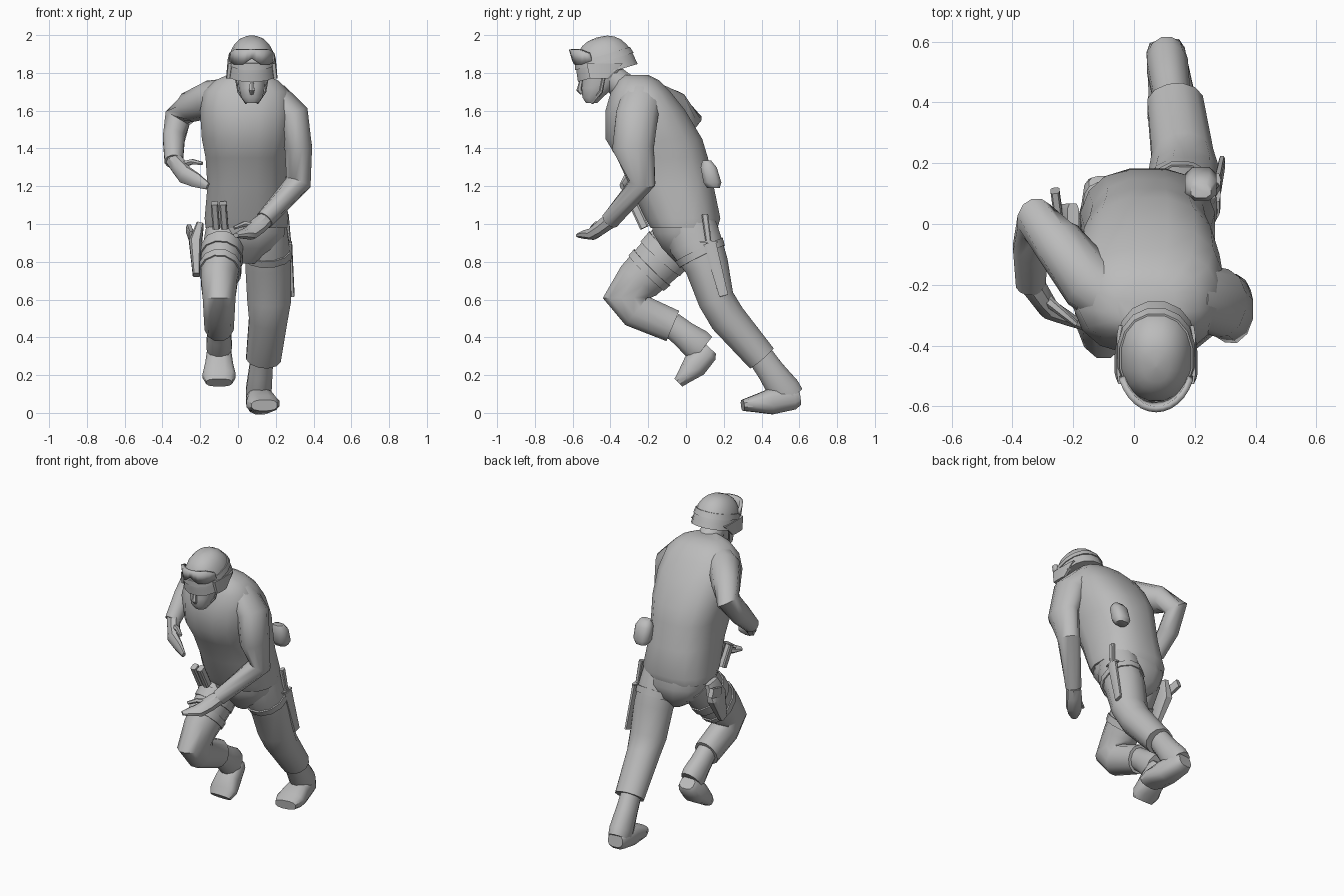
import bpy, bmesh, math
from mathutils import Vector

if "Cube" in bpy.data.objects:
    bpy.data.objects.remove(bpy.data.objects["Cube"])

grey = bpy.data.materials.new("plain_grey")
grey.use_nodes = True
grey.diffuse_color = (.5, .5, .5, 1)
grey.node_tree.nodes["Principled BSDF"].inputs["Base Color"].default_value = grey.diffuse_color

ACROSS = Vector((1, 0, 0))
UP = Vector((0, 0, 1))


def finish(name, bm, angle):
    bmesh.ops.recalc_face_normals(bm, faces=bm.faces)
    mesh = bpy.data.meshes.new(name)
    bm.to_mesh(mesh)
    bm.free()
    mesh.materials.append(grey)
    obj = bpy.data.objects.new(name, mesh)
    bpy.context.collection.objects.link(obj)
    bpy.ops.object.select_all(action="DESELECT")
    obj.select_set(True)
    bpy.context.view_layer.objects.active = obj
    bpy.ops.object.shade_smooth_by_angle(angle=math.radians(angle))
    return obj


def ring(x, y, z, width, depth=None):
    """A cross-section: centre, half width and half depth (round when only one is given)."""
    return Vector((x, y, z)), width, depth or width


def signed_power(value, power):
    return math.copysign(abs(value) ** power, value)


def path_direction(centres, i):
    """Mean direction of the path segments that meet at one section."""
    direction = Vector()
    for start, end in zip(centres[max(i - 1, 0):i + 1], centres[max(i - 1, 0) + 1:i + 2]):
        direction += (end - start).normalized()
    return direction.normalized()


def loft(name, rings, axis=None, sides=12, power=1, side=ACROSS, angle=40):
    """Skin the sections, set square to their path or to a fixed axis."""
    bm = bmesh.new()
    centres = [section[0] for section in rings]
    loops = []
    for i, (centre, width, depth) in enumerate(rings):
        along = axis or path_direction(centres, i)
        wide = (side - along * side.dot(along)).normalized()
        deep = along.cross(wide)
        loop = []
        for k in range(sides):
            turn = math.tau * (k + .5) / sides
            offset = wide * width * signed_power(math.cos(turn), power)
            offset += deep * depth * signed_power(math.sin(turn), power)
            loop.append(bm.verts.new(centre + offset))
        loops.append(loop)
    for low, high in zip(loops, loops[1:]):
        for k in range(sides):
            following = (k + 1) % sides
            bm.faces.new((low[k], low[following], high[following], high[k]))
    bm.faces.new(loops[0])
    bm.faces.new(loops[-1])
    return finish(name, bm, angle)


def strap(name, rings, start, length=.3, grow=.008):
    """A thin band hugging a limb, placed by a position counted in sections."""
    band = []
    for position in (start, start + length):
        i = int(position)
        (p, w, d), (q, v, e) = rings[i], rings[i + 1]
        t = position - i
        band.append((p.lerp(q, t), w + (v - w) * t + grow, d + (e - d) * t + grow))
    loft(name, band)


def stacked(name, x, levels, **options):
    """Horizontal sections, each given by height, half width, front y and back y."""
    rings = [ring(x, (front + back) / 2, z, width, (back - front) / 2)
             for z, width, front, back in levels]
    loft(name, rings, axis=UP, **options)


def pouch(name, rings, power=.5, angle=30, **options):
    loft(name, rings, sides=8, power=power, angle=angle, **options)


def boot(name, cuff, ankle, heel, toe):
    cuff, ankle, heel, toe = map(Vector, (cuff, ankle, heel, toe))
    shaft = ((0, .06, .07), (.5, .065, .075), (1, .07, .09), (1.2, .065, .085))
    loft(name + "_shaft", [(cuff.lerp(ankle, t), width, depth) for t, width, depth in shaft])
    sections = ((0, .05, .04), (.1, .065, .06), (.5, .075, .07), (.8, .09, .045), (1, .07, .03))
    loft(name + "_foot", [(heel.lerp(toe, t), width, height) for t, width, height in sections], power=.75)


def hand(name, wrist, knuckles, fingertip, thumb_tip, side):
    wrist, knuckles, fingertip, thumb_tip = map(Vector, (wrist, knuckles, fingertip, thumb_tip))
    palm = [(wrist, .045, .045), (wrist.lerp(knuckles, .5), .05, .04), (knuckles, .05, .035),
            (knuckles.lerp(fingertip, .5), .04, .025), (fingertip, .02, .012)]
    loft(name, palm, sides=8, side=side)
    root = wrist.lerp(knuckles, .4)
    bend = root.lerp(thumb_tip, .6) + UP * .015
    loft(name + "_thumb", [(root, .02, .02), (bend, .015, .015), (thumb_tip, .01, .01)], sides=6, side=UP)


# Vest and hips
stacked("vest", .045, [(.98, .22, -.19, .17), (1.03, .225, -.22, .185), (1.2, .21, -.3, .15),
                       (1.35, .22, -.37, .12), (1.45, .24, -.43, .09), (1.6, .25, -.43, 0),
                       (1.7, .23, -.4, -.08), (1.76, .17, -.37, -.14), (1.79, .1, -.34, -.2)],
        sides=16, power=.8)
stacked("hips", .045, [(.79, .05, -.05, .08), (.87, .17, -.13, .16), (.95, .21, -.18, .18),
                       (1.03, .21, -.19, .17)], power=.8)

# Head and neck
MIDDLE = .073
loft("neck", [ring(MIDDLE, -.3, 1.7, .08), ring(MIDDLE, -.42, 1.8, .07)])
stacked("head", MIDDLE, [(1.64, .035, -.53, -.47), (1.67, .058, -.55, -.44), (1.72, .07, -.555, -.38),
                         (1.78, .08, -.55, -.34), (1.86, .085, -.55, -.33)], power=.85)
loft("nose", [ring(MIDDLE, -.55, 1.78, .008), ring(MIDDLE, -.565, 1.71, .016), ring(MIDDLE, -.55, 1.69, .01)],
     sides=6)

# Helmet: a dome about a forward leaning axis
lean = Vector((0, -.3, 1)).normalized()
rim = Vector((MIDDLE, -.42, 1.82))


def dome_ring(degrees, grow=0):
    rise = math.radians(degrees)
    spread = math.cos(rise) ** .8
    return rim + lean * .175 * math.sin(rise), .128 * spread + grow, .163 * spread + grow


loft("helmet", [dome_ring(-7, .006)] + [dome_ring(degrees) for degrees in range(5, 90, 14)],
     axis=lean, sides=16, power=.9)
loft("goggle_band", [dome_ring(14, .005), dome_ring(26, .005)], axis=lean, sides=16, power=.9)
for sign, label in ((1, "left"), (-1, "right")):
    def beside(gap, y, z, width, depth):
        return ring(MIDDLE + sign * gap, y, z, width, depth)
    pouch(label + "_ear_flap", [beside(.115, -.43, 1.85, .015, .1), beside(.125, -.46, 1.77, .012, .05)], axis=UP)
    loft(label + "_chin_strap", [beside(.09, -.43, 1.8, .005, .01), beside(.072, -.45, 1.7, .005, .01),
                                 beside(.03, -.5, 1.64, .005, .01)], sides=6)

# Goggles wrapped round the helmet front, notched over the nose
bm = bmesh.new()
columns = []
for k in range(-6, 7):
    turn = math.radians(k * 11)
    notch = max(0, .035 - .018 * abs(k))
    corner = max(0, abs(k) - 4) * .01
    x = MIDDLE + .122 * math.sin(turn)
    y = -.43 - .165 * math.cos(turn)
    columns.append([bm.verts.new((x, y + shift, z)) for shift, z in
                    ((0, 1.845 + notch + corner), (-.015, 1.925 - corner))])
for near, far in zip(columns, columns[1:]):
    bm.faces.new((near[0], far[0], far[1], near[1]))
goggles = finish("goggles", bm, 40)
shell = goggles.modifiers.new("thickness", "SOLIDIFY")
shell.thickness = .02
shell.offset = 0

# Left leg, pushing off behind
left_leg = [ring(.15, .02, 1, .11, .14), ring(.155, .05, .9, .12, .145), ring(.16, .11, .78, .125, .12),
            ring(.165, .16, .6, .12, .1), ring(.16, .22, .5, .105, .1), ring(.135, .4, .29, .095, .085)]
loft("left_leg", left_leg)
strap("left_thigh_strap", left_leg, 1.3)
boot("left_boot", cuff=(.13, .38, .32), ankle=(.11, .52, .12), heel=(.1, .6, .08), toe=(.14, .3, .04))

# Right leg, lifted with the knee forward
right_leg = [ring(-.07, 0, .97, .1, .14), ring(-.09, -.15, .8, .11, .135), ring(-.1, -.25, .7, .1, .125),
             ring(-.1, -.31, .61, .09, .135), ring(-.1, -.26, .54, .085, .1), ring(-.1, -.07, .46, .08, .09)]
loft("right_leg", right_leg)
strap("right_upper_thigh_strap", right_leg, .6)
strap("right_lower_thigh_strap", right_leg, 1.3)
boot("right_boot", cuff=(-.1, -.08, .47), ankle=(-.1, .06, .36), heel=(-.1, .13, .34), toe=(-.1, -.04, .16))

# Left arm, reaching down across the front
loft("left_arm", [ring(.1, -.24, 1.65, .1, .11), ring(.21, -.24, 1.65, .09, .11), ring(.29, -.26, 1.57, .09, .115),
                  ring(.32, -.28, 1.4, .075, .115), ring(.32, -.23, 1.22, .07), ring(.14, -.4, 1.02, .05)])
hand("left_hand", wrist=(.14, -.4, 1.02), knuckles=(.06, -.49, .95), fingertip=(-.01, -.57, .94),
     thumb_tip=(-.02, -.5, .98), side=ACROSS)

# Right arm, elbow swung back
loft("right_arm", [ring(-.06, -.25, 1.67, .1), ring(-.15, -.19, 1.66, .1), ring(-.25, -.06, 1.62, .085),
                   ring(-.32, .01, 1.56, .075), ring(-.34, -.08, 1.45, .06, .07), ring(-.34, -.2, 1.33, .05)])
hand("right_hand", wrist=(-.34, -.19, 1.34), knuckles=(-.28, -.28, 1.26), fingertip=(-.16, -.34, 1.2),
     thumb_tip=(-.19, -.33, 1.32), side=UP)

# Gear: canteen, knife, holster and magazine pouches
pouch("canteen", [ring(.22, .11, 1.335, .035, .025), ring(.22, .12, 1.3, .055, .045),
                  ring(.22, .14, 1.22, .055, .05), ring(.22, .145, 1.19, .04, .035)], axis=UP, power=.7, angle=60)
pouch("knife_sheath", [ring(.275, .125, .9, .012, .035), ring(.29, .2, .62, .01, .025)])
pouch("knife_guard", [ring(.27, .12, .91, .015, .05), ring(.27, .12, .9, .015, .05)])
pouch("knife_handle", [ring(.27, .12, .9, .012, .016), ring(.255, .1, 1.05, .014, .018)])
pouch("holster", [ring(-.2, .02, 1, .02, .05), ring(-.225, 0, .9, .035, .07), ring(-.22, -.07, .73, .02, .03)])
pouch("pistol_grip", [ring(-.245, 0, .93, .015, .035), ring(-.26, .11, .97, .015, .03)])
for x in (-.125, -.08):
    pouch("magazine_pouch", [ring(x + .01, -.22, .98, .02, .025), ring(x, -.28, 1.11, .02, .025)])
